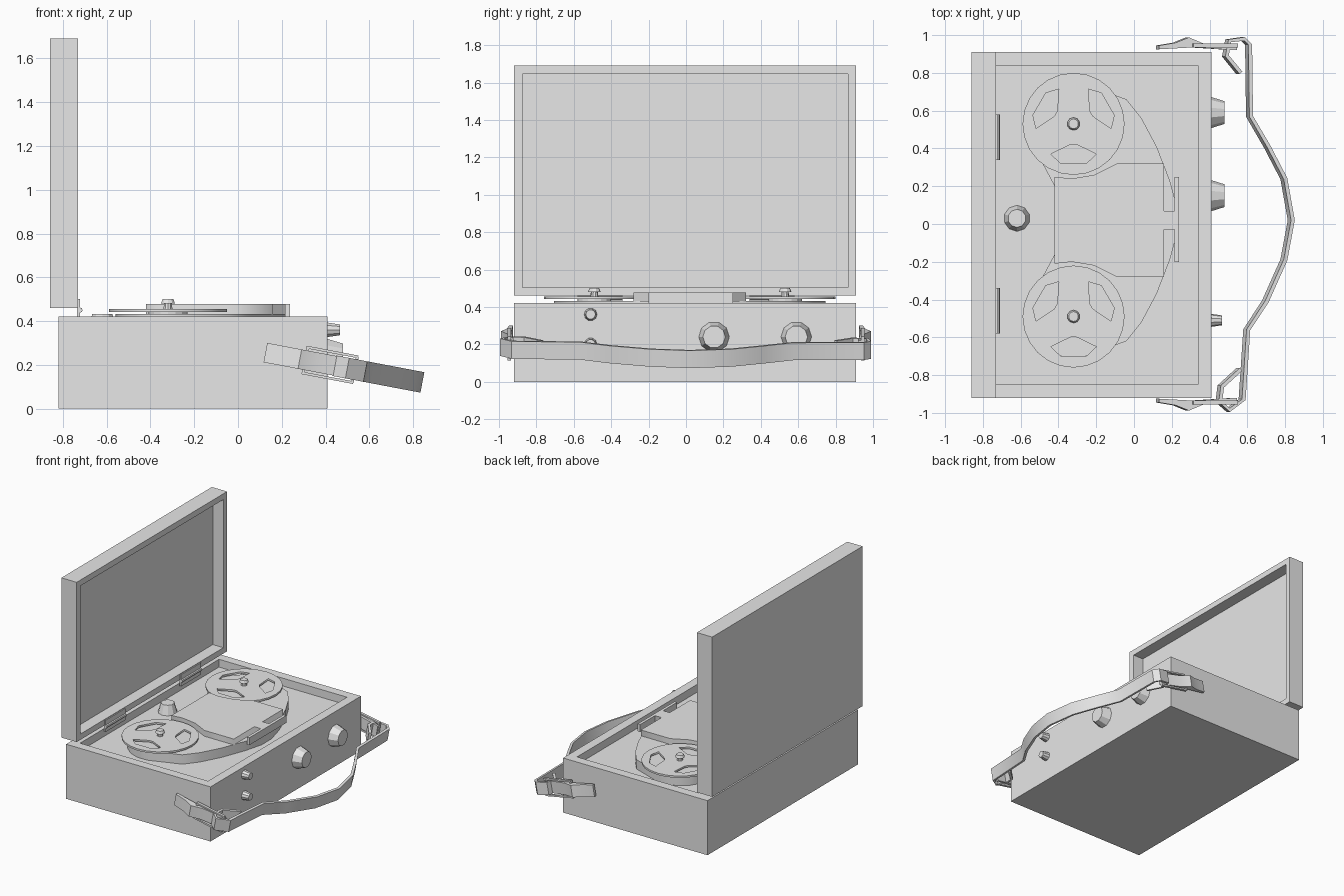
import bpy, bmesh, math
from mathutils import Matrix, Vector

cube = bpy.data.objects.get("Cube")
if cube:
    bpy.data.objects.remove(cube, do_unlink=True)

grey = bpy.data.materials.new("plain_grey")
grey.use_nodes = True
grey.diffuse_color = (0.8, 0.8, 0.8, 1)
grey.node_tree.nodes["Principled BSDF"].inputs["Base Color"].default_value = (0.8, 0.8, 0.8, 1)


def add(name, mesh):
    mesh.name = name
    mesh.materials.clear()
    mesh.materials.append(grey)
    obj = bpy.data.objects.new(name, mesh)
    bpy.context.collection.objects.link(obj)
    return obj


def from_bmesh(name, bm):
    bmesh.ops.recalc_face_normals(bm, faces=bm.faces)
    mesh = bpy.data.meshes.new(name)
    bm.to_mesh(mesh)
    bm.free()
    return add(name, mesh)


def box_bmesh(lo, hi):
    lo, hi = Vector(lo), Vector(hi)
    bm = bmesh.new()
    bmesh.ops.create_cube(bm, size=1)
    for v in bm.verts:
        v.co = Vector(a + (b - a) * (c + 0.5) for a, b, c in zip(lo, hi, v.co))
    return bm


def box(name, lo, hi):
    return from_bmesh(name, box_bmesh(lo, hi))


def tray(name, lo, hi, side, wall, depth):
    """Box with one face inset and sunk to leave a rim."""
    bm = box_bmesh(lo, hi)
    side = Vector(side)
    bm.normal_update()
    face = max(bm.faces, key=lambda f: f.normal.dot(side))
    bmesh.ops.inset_region(bm, faces=[face], thickness=wall, use_even_offset=True)
    sunk = bmesh.ops.extrude_discrete_faces(bm, faces=[face])["faces"][0]
    bmesh.ops.translate(bm, verts=sunk.verts, vec=-side * depth)
    return from_bmesh(name, bm)


def prism(name, loops, z0, z1):
    """Extrude an outline; further loops become holes."""
    curve = bpy.data.curves.new(name, "CURVE")
    curve.dimensions = "2D"
    curve.fill_mode = "BOTH"
    curve.extrude = (z1 - z0) / 2
    for loop in loops:
        spline = curve.splines.new("POLY")
        spline.points.add(len(loop) - 1)
        for p, (x, y) in zip(spline.points, loop):
            p.co = (x, y, 0, 1)
        spline.use_cyclic_u = True
    temp = bpy.data.objects.new("temp", curve)
    bpy.context.collection.objects.link(temp)
    deps = bpy.context.evaluated_depsgraph_get()
    mesh = bpy.data.meshes.new_from_object(temp.evaluated_get(deps))
    bpy.data.objects.remove(temp)
    bm = bmesh.new()
    bm.from_mesh(mesh)
    bmesh.ops.remove_doubles(bm, verts=bm.verts, dist=0.0001)
    bmesh.ops.translate(bm, verts=bm.verts, vec=(0, 0, (z0 + z1) / 2))
    return from_bmesh(name, bm)


def knob(name, pos, r1, r2, height, along_x=False, sides=10):
    bm = bmesh.new()
    bmesh.ops.create_cone(bm, cap_ends=True, segments=sides, radius1=r1, radius2=r2,
                          depth=height, matrix=Matrix.Translation((0, 0, height / 2)))
    if along_x:
        bm.transform(Matrix.Rotation(math.pi / 2, 4, "Y"))
    bm.transform(Matrix.Translation(pos))
    return from_bmesh(name, bm)


def polar(cx, cy, r, deg):
    a = math.radians(deg)
    return cx + r * math.cos(a), cy + r * math.sin(a)


def mirrored(points):
    """Points followed by their mirror image across the deck middle."""
    return points + [(x, 0.04 - y) for x, y in reversed(points)]


TILT = Matrix.Translation((0.42, 0, 0.2)) @ Matrix.Rotation(math.atan(0.19), 4, "Y") \
    @ Matrix.Translation((-0.42, 0, 0))


def band(name, path, width, thick):
    """Flat strap standing on edge along a path, tilted with the handle."""
    pts = [Vector(p) for p in path]
    left, right = [], []
    for i, p in enumerate(pts):
        d = (pts[min(i + 1, len(pts) - 1)] - pts[max(i - 1, 0)]).normalized()
        n = Vector((-d.y, d.x)) * thick / 2
        left.append(p + n)
        right.append(p - n)
    obj = prism(name, [left + right[::-1]], -width / 2, width / 2)
    obj.data.transform(TILT)
    return obj


# Case and open lid
tray("case", (-0.82, -0.92, 0), (0.41, 0.91, 0.42), (0, 0, 1), 0.07, 0.06)
tray("lid", (-0.86, -0.92, 0.46), (-0.73, 0.91, 1.69), (1, 0, 0), 0.045, 0.09)
for y in (-0.46, 0.46):
    box("hinge_leaf", (-0.735, y - 0.12, 0.41), (-0.722, y + 0.12, 0.5))
    knuckle = knob("hinge_pin", (0, 0, 0), 0.012, 0.012, 0.24, sides=8)
    knuckle.data.transform(Matrix.Translation((-0.722, y + 0.12, 0.45))
                           @ Matrix.Rotation(math.pi / 2, 4, "X"))

# Raised deck plate running round both reels
arc = [polar(-0.32, 0.51, 0.24, a) for a in range(180, 40, -20)]
plate = mirrored([(-0.42, 0.2), (-0.5, 0.35)] + arc +
                 [(-0.04, 0.66), (0.04, 0.56), (0.12, 0.41), (0.19, 0.23), (0.23, 0.08)])
prism("deck_plate", [plate], 0.35, 0.432)

# Head cover with tape slots and its front guard
cover = mirrored([(-0.42, 0.25), (-0.33, 0.24), (-0.21, 0.26), (-0.09, 0.32),
                  (0.16, 0.32), (0.16, 0.07), (0.22, 0.07)])
prism("head_cover", [cover], 0.43, 0.477)
box("head_guard", (0.215, -0.2, 0.42), (0.237, 0.25, 0.477))

# Reels with three windows, hubs and spindles
window = [(0.2, -37), (0.11, -8), (0.11, 8), (0.2, 37), (0.22, 18), (0.22, -18)]
for y in (0.53, -0.49):
    rim = [polar(-0.32, y, 0.27, a) for a in range(0, 360, 15)]
    holes = [[polar(-0.32, y, r, mid + a) for r, a in window] for mid in (30, 150, 270)]
    prism("reel", [rim] + holes, 0.442, 0.456)
    knob("reel_hub", (-0.32, y, 0.43), 0.09, 0.09, 0.014, sides=16)
    knob("spindle", (-0.32, y, 0.45), 0.022, 0.018, 0.035)
    knob("spindle_cap", (-0.32, y, 0.48), 0.034, 0.026, 0.02)

# Deck knob and front controls
knob("deck_knob", (-0.62, 0.03, 0.35), 0.072, 0.048, 0.082)
for y in (0.15, 0.59):
    knob("large_knob", (0.4, y, 0.24), 0.085, 0.06, 0.08, True)
for z in (0.2, 0.36):
    knob("small_knob", (0.4, -0.51, z), 0.036, 0.026, 0.065, True)

# Carrying strap with folded ends
strap = [(0.56, 0.8), (0.485, 0.89), (0.5, 0.97), (0.58, 0.98), (0.61, 0.95), (0.615, 0.57),
         (0.71, 0.41), (0.8, 0.24), (0.84, 0.02), (0.8, -0.19), (0.7, -0.41),
         (0.6, -0.56), (0.575, -0.93), (0.5, -0.985), (0.45, -0.94), (0.46, -0.86), (0.56, -0.77)]
parts = [band("strap", strap, 0.095, 0.02)]

# Side lugs and the wire frames linking them to the strap
for s in (1, -1):
    lug = [(0.12, 0.925), (0.12, 0.945), (0.21, 0.96), (0.28, 0.988), (0.36, 0.955),
           (0.54, 0.935), (0.54, 0.92), (0.3, 0.935)]
    obj = prism("side_lug", [[(x, s * y) for x, y in lug]], -0.045, 0.045)
    obj.data.transform(TILT)
    parts.append(obj)
    for w in (-0.06, 0.06):
        bar = box("link_bar", (0.3, s * 0.945 - 0.01, w - 0.006), (0.54, s * 0.945 + 0.01, w + 0.006))
        bar.data.transform(TILT)
    for x in (0.3, 0.53):
        post = box("link_post", (x, s * 0.945 - 0.01, -0.06), (x + 0.012, s * 0.945 + 0.01, 0.06))
        post.data.transform(TILT)

# Soft shading on the leather parts
bpy.ops.object.select_all(action="DESELECT")
for obj in parts:
    obj.select_set(True)
bpy.context.view_layer.objects.active = parts[0]
bpy.ops.object.shade_smooth_by_angle(angle=math.radians(40))
